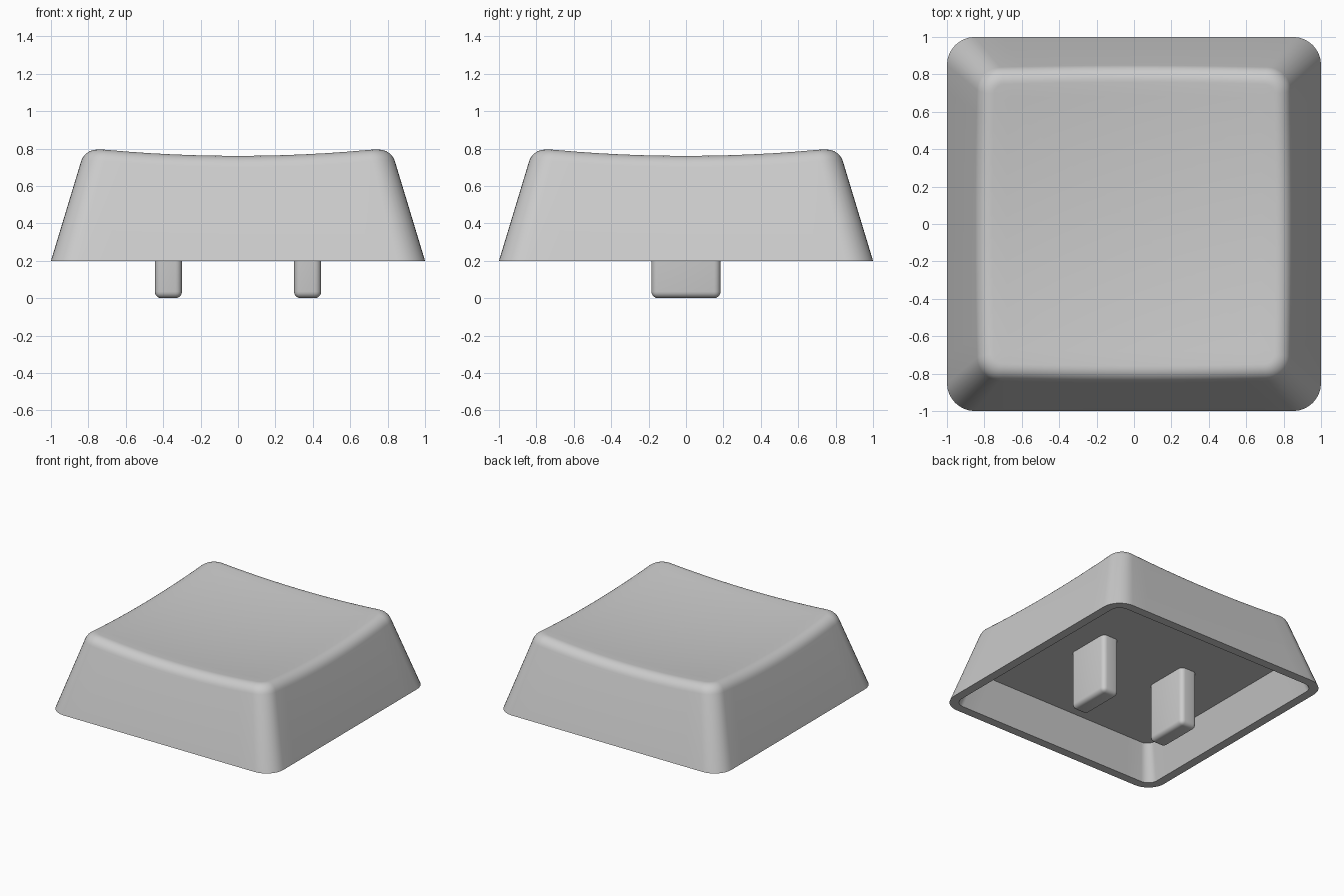
import bpy, bmesh, math
from mathutils import Vector

if "Cube" in bpy.data.objects:
    bpy.data.objects.remove(bpy.data.objects["Cube"])

grey = bpy.data.materials.new("light grey")
grey.diffuse_color = (0.6, 0.6, 0.6, 1)
grey.use_nodes = True
grey.node_tree.nodes["Principled BSDF"].inputs["Base Color"].default_value = grey.diffuse_color

BASE, CEILING, WALL, FILLET = 0.2, 0.47, 0.07, 0.07
CORNER_STEPS, SIDE_STEPS = 8, 12


def half(z):
    return 1 - 0.303 * (z - BASE)


def radius(z):
    return 0.15 - 0.05 * (z - BASE)


def dish(x, y):
    return 0.722 + 0.067 * (x * x + y * y)


def ring_point(i, h, r):
    """Point i on a rounded square of half width h and corner radius r."""
    side, step = divmod(i, CORNER_STEPS + SIDE_STEPS)
    c = h - r
    if step <= CORNER_STEPS:
        a = math.pi / 2 * step / CORNER_STEPS
        x, y = c + r * math.cos(a), c + r * math.sin(a)
    else:
        t = (step - CORNER_STEPS) / SIDE_STEPS
        x, y = c - 2 * c * t, h
    for _ in range(side):
        x, y = -y, x
    return x, y


COUNT = 4 * (CORNER_STEPS + SIDE_STEPS)


def flat_ring(z, inset):
    return [Vector((*ring_point(i, half(z) - inset, radius(z) - inset), z))
            for i in range(COUNT)]


# Rounded rim: arc from the sloping wall onto the dished top
def rim_columns(steps=7):
    columns = []
    for i in range(COUNT):
        z = 0.78
        for _ in range(12):
            z = dish(*ring_point(i, half(z), radius(z)))
        edge = Vector((*ring_point(i, half(z), radius(z)), z))
        low = z - FILLET * 0.957
        start = Vector((*ring_point(i, half(low), radius(low)), low))
        x, y = ring_point(i, half(z) - FILLET, radius(z) - FILLET)
        end = Vector((x, y, dish(x, y)))
        column = []
        for s in range(steps + 1):
            t = s / steps
            a, b, c = (1 - t) ** 2, 2 * t * (1 - t) * 0.8, t * t
            column.append((start * a + edge * b + end * c) / (a + b + c))
        columns.append(column)
    return columns


def finish(name, bm):
    bmesh.ops.recalc_face_normals(bm, faces=bm.faces)
    mesh = bpy.data.meshes.new(name)
    bm.to_mesh(mesh)
    bm.free()
    mesh.materials.append(grey)
    obj = bpy.data.objects.new(name, mesh)
    bpy.context.collection.objects.link(obj)
    bpy.ops.object.select_all(action='DESELECT')
    obj.select_set(True)
    bpy.context.view_layer.objects.active = obj
    bpy.ops.object.shade_smooth_by_angle(angle=math.radians(30))
    return obj


# Cap shell: cavity ceiling, cavity wall, bottom lip, outer wall, rim, dished top
rings = [flat_ring(CEILING, WALL), flat_ring(BASE, WALL), flat_ring(BASE, 0)]
rim = list(zip(*rim_columns()))
rings += rim
for k in range(9, 0, -1):
    s = k / 10
    rings.append([Vector((p.x * s, p.y * s, dish(p.x * s, p.y * s))) for p in rim[-1]])

bm = bmesh.new()
loops = [[bm.verts.new(p) for p in ring] for ring in rings]
for a, b in zip(loops, loops[1:]):
    for i in range(COUNT):
        j = (i + 1) % COUNT
        bm.faces.new((a[i], a[j], b[j], b[i]))
bm.faces.new(loops[0])
centre = bm.verts.new((0, 0, dish(0, 0)))
for i in range(COUNT):
    bm.faces.new((loops[-1][i], loops[-1][(i + 1) % COUNT], centre))
finish("cap_shell", bm)

# Two rounded prongs hanging from the cavity ceiling
for side, label in ((-1, "left"), (1, "right")):
    bm = bmesh.new()
    bmesh.ops.create_cube(bm, size=1)
    for v in bm.verts:
        v.co = (side * 0.372 + v.co.x * 0.145, v.co.y * 0.37, 0.27 + v.co.z * 0.54)
    bmesh.ops.bevel(bm, geom=bm.edges[:], offset=0.035, segments=5,
                    profile=0.5, affect='EDGES')
    finish(label + "_prong", bm)
